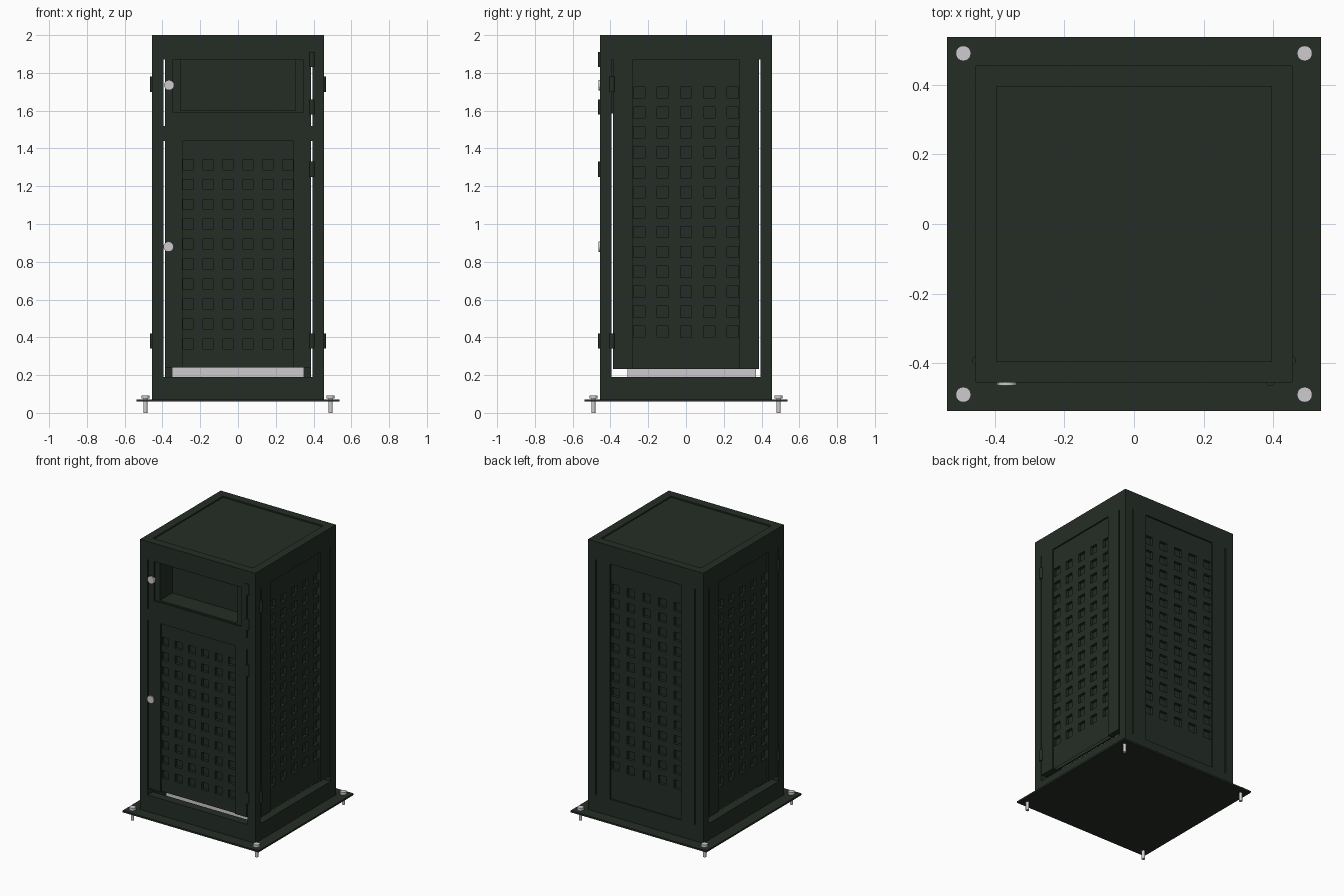
import bpy, bmesh, math
from mathutils import Matrix

if "Cube" in bpy.data.objects:
    bpy.data.objects.remove(bpy.data.objects["Cube"])


def material(name, rgb):
    m = bpy.data.materials.new(name)
    m.diffuse_color = (*rgb, 1)
    m.use_nodes = True
    m.node_tree.nodes["Principled BSDF"].inputs["Base Color"].default_value = m.diffuse_color
    return m


GREEN = material("dark_green_paint", (0.018, 0.027, 0.019))
STEEL = material("light_steel", (0.62, 0.60, 0.63))
H, P = 0.455, 0.395          # half width of body, inner edge of posts


def finish(name, bm, mat, turn=0):
    """Turn is the number of quarter turns about z from the front."""
    bm.transform(Matrix.Rotation(turn * math.pi / 2, 4, 'Z'))
    me = bpy.data.meshes.new(name)
    bm.to_mesh(me)
    bm.free()
    me.materials.append(mat)
    ob = bpy.data.objects.new(name, me)
    bpy.context.collection.objects.link(ob)
    return ob


def add_box(bm, x0, x1, y0, y1, z0, z1):
    mat = Matrix.Translation(((x0 + x1) / 2, (y0 + y1) / 2, (z0 + z1) / 2)) @ \
        Matrix.Diagonal((x1 - x0, y1 - y0, z1 - z0, 1))
    bmesh.ops.create_cube(bm, size=1, matrix=mat)


def boxes(name, dims, mat=GREEN, turn=0):
    bm = bmesh.new()
    for d in dims:
        add_box(bm, *d)
    return finish(name, bm, mat, turn)


def add_cyl(bm, r, x, y, z, depth, axis='Z', seg=16):
    m = Matrix.Translation((x, y, z))
    if axis == 'Y':
        m = m @ Matrix.Rotation(math.pi / 2, 4, 'X')
    bmesh.ops.create_cone(bm, cap_ends=True, segments=seg, radius1=r, radius2=r,
                          depth=depth, matrix=m)


def panel(name, z0, z1, half, cols, col_step, rows, row0, row_step, hole, turn):
    """Door with two raised stiles and a sunken field of square pockets."""
    bm = bmesh.new()
    h = hole / 2
    xs, zs = [-half], [z0]
    for i in range(cols):
        c = (i - (cols - 1) / 2) * col_step
        xs += [c - h, c + h]
    for j in range(rows):
        c = row0 + j * row_step
        zs += [c - h, c + h]
    xs.append(half)
    zs.append(z1)
    grid = [[bm.verts.new((x, -H + 0.01, z)) for z in zs] for x in xs]
    pockets = []
    for i in range(len(xs) - 1):
        for j in range(len(zs) - 1):
            f = bm.faces.new((grid[i][j], grid[i + 1][j], grid[i + 1][j + 1], grid[i][j + 1]))
            if i % 2 and j % 2:
                pockets.append(f)
    pushed = bmesh.ops.extrude_discrete_faces(bm, faces=pockets)["faces"]
    for f in pushed:
        bmesh.ops.translate(bm, verts=f.verts, vec=(0, 0.02, 0))
    add_box(bm, -half, half, -H + 0.032, -H + 0.045, z0, z1)
    for s in (-1, 1):
        a, b = sorted((s * half, s * 0.387))
        add_box(bm, a, b, -H, -H + 0.045, z0, z1)
    return finish(name, bm, GREEN, turn)


def hinges(name, x, heights, turn):
    bm = bmesh.new()
    for z in heights:
        add_cyl(bm, 0.014, x, -H + 0.004, z, 0.08, seg=12)
    return finish(name, bm, GREEN, turn)


# Base plate and anchor bolts
boxes("base_plate", [(-0.537, 0.537, -0.537, 0.537, 0.06, 0.072)])
bm = bmesh.new()
for sx in (-1, 1):
    for sy in (-1, 1):
        x, y = sx * 0.49, sy * 0.49
        add_cyl(bm, 0.011, x, y, 0.045, 0.09)
        add_cyl(bm, 0.022, x, y, 0.084, 0.018)
finish("anchor_bolts", bm, STEEL)

# Frame: corner posts, bottom rails, top rails
boxes("corner_posts", [(min(a * H, a * P), max(a * H, a * P), min(b * H, b * P), max(b * H, b * P),
                        0.072, 1.95) for a in (-1, 1) for b in (-1, 1)])
for t, side in enumerate(("front", "right", "back", "left")):
    w = H if t % 2 == 0 else P
    boxes(side + "_bottom_rail", [(-P, P, -H, -P, 0.072, 0.19)], turn=t)
    boxes(side + "_top_rail", [(-w, w, -H, -P, 1.95, 2.0), (-P, P, -H, -P, 1.87, 1.95)], turn=t)
boxes("top_panel", [(-P, P, -P, P, 1.97, 1.99)])
boxes("front_cross_rail", [(-P, P, -H, -P, 1.44, 1.52)])

# Perforated doors and back panel
panel("front_lower_door", 0.24, 1.44, 0.294, 6, 0.1053, 10, 0.365, 0.1055, 0.055, 0)
panel("right_door", 0.232, 1.87, 0.28, 5, 0.1235, 13, 0.43, 0.1055, 0.06, 1)
panel("back_panel", 0.19, 1.87, 0.28, 5, 0.1235, 13, 0.43, 0.1055, 0.06, 2)
panel("left_door", 0.232, 1.87, 0.28, 5, 0.1235, 13, 0.43, 0.1055, 0.06, 3)

# Upper door with deposit chute
frame = [(-0.387, 0.387, -H, -H + 0.045, 1.52, 1.59),
         (-0.345, 0.345, -H + 0.01, -H + 0.045, 1.59, 1.60)]
for s in (-1, 1):
    frame.append((*sorted((s * 0.345, s * 0.387)), -H, -H + 0.045, 1.59, 1.87))
    frame.append((*sorted((s * 0.305, s * 0.345)), -H + 0.01, -H + 0.045, 1.60, 1.87))
boxes("front_upper_door", frame)
boxes("deposit_chute", [(-0.315, 0.315, -0.41, -0.29, 1.585, 1.60),
                        (-0.315, 0.315, -0.305, -0.29, 1.60, 1.885),
                        (-0.315, 0.315, -0.41, -0.29, 1.87, 1.885),
                        (-0.315, -0.305, -0.41, -0.29, 1.60, 1.87),
                        (0.305, 0.315, -0.41, -0.29, 1.60, 1.87)])

# Hinges
hinges("front_hinges", 0.392, (1.87, 1.62, 1.29, 0.38), 0)
hinges("right_hinges", -0.392, (1.74, 0.38), 1)
hinges("left_hinges", 0.392, (1.74, 0.38), 3)

# Round locks on the front doors
bm = bmesh.new()
for x, z in ((-0.365, 1.735), (-0.368, 0.88)):
    add_cyl(bm, 0.027, x, -H, z, 0.016, 'Y')
finish("door_locks", bm, STEEL)

# Inner metal bin
boxes("inner_bin", [(-0.35, 0.35, -0.31, -0.30, 0.08, 1.40), (-0.35, 0.35, 0.36, 0.37, 0.08, 1.40),
                    (-0.35, -0.34, -0.30, 0.36, 0.08, 1.40), (0.34, 0.35, -0.30, 0.36, 0.08, 1.40),
                    (-0.34, 0.34, -0.30, 0.36, 0.08, 0.09)], STEEL)
